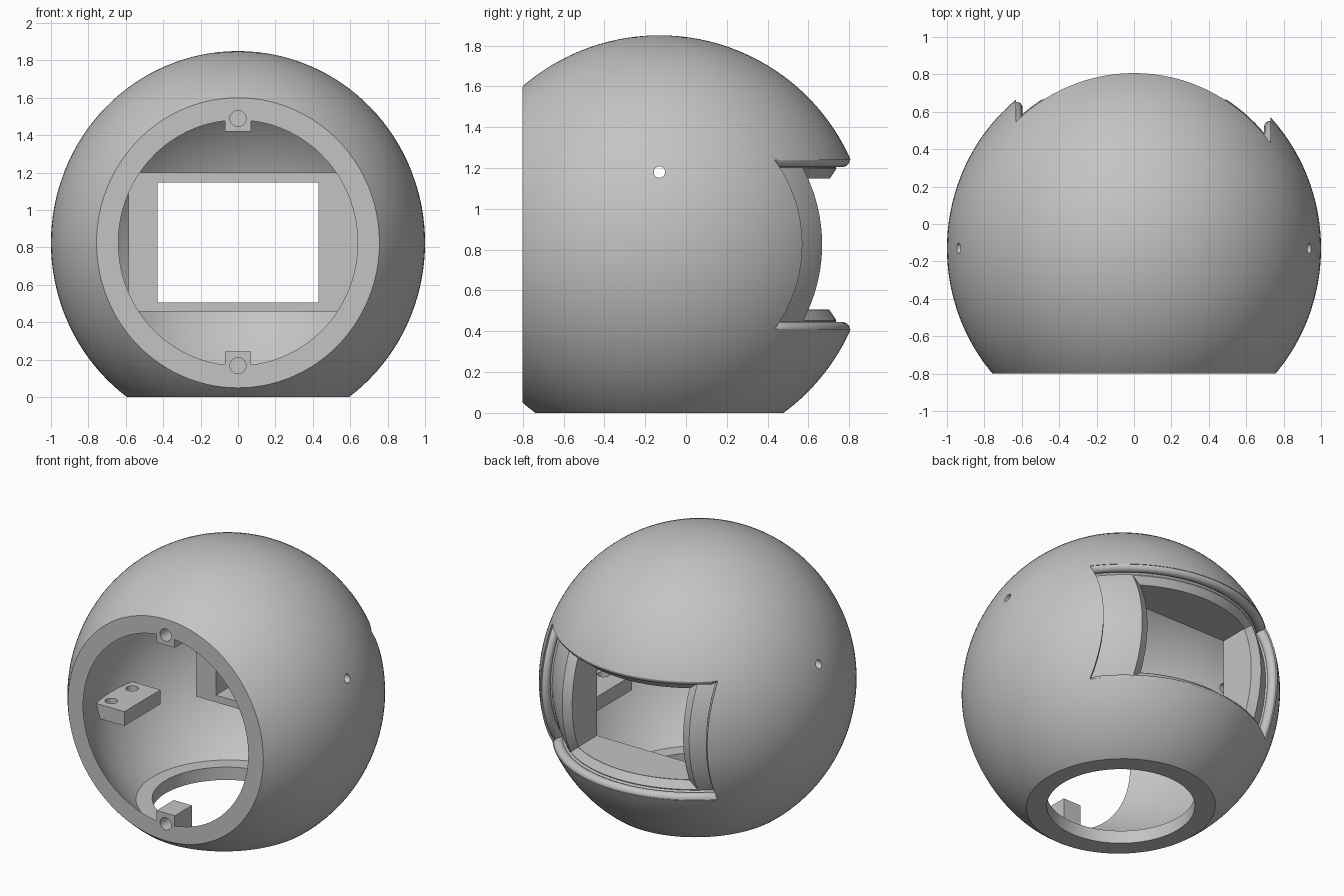
import bpy, bmesh, math
from mathutils import Matrix, Vector

if "Cube" in bpy.data.objects:
    bpy.data.objects.remove(bpy.data.objects["Cube"], do_unlink=True)

CY, CZ, R = -0.13, 0.825, 1.025      # ball centre and its y/z radius (x radius is 1)
CENTRE = Vector((0, CY, CZ))

grey = bpy.data.materials.new("plain_grey")
grey.use_nodes = True
grey.diffuse_color = (0.55, 0.55, 0.55, 1)
grey.node_tree.nodes["Principled BSDF"].inputs["Base Color"].default_value = (0.55, 0.55, 0.55, 1)


def finish(bm, name):
    bmesh.ops.recalc_face_normals(bm, faces=bm.faces)
    mesh = bpy.data.meshes.new(name)
    bm.to_mesh(mesh)
    bm.free()
    mesh.materials.append(grey)
    obj = bpy.data.objects.new(name, mesh)
    bpy.context.collection.objects.link(obj)
    return obj


def ball(name, s, u=128, v=64):
    bm = bmesh.new()
    m = Matrix.Translation(CENTRE) @ Matrix.Diagonal((s, s * R, s * R, 1))
    bmesh.ops.create_uvsphere(bm, u_segments=u, v_segments=v, radius=1, matrix=m)
    return finish(bm, name)


def box(name, x, y, z):
    bm = bmesh.new()
    mid = [(a + b) / 2 for a, b in (x, y, z)]
    size = [b - a for a, b in (x, y, z)]
    bmesh.ops.create_cube(bm, size=1, matrix=Matrix.Translation(mid) @ Matrix.Diagonal((*size, 1)))
    return finish(bm, name)


def rod(name, centre, radius, length, axis, segments=32):
    bm = bmesh.new()
    turn = Vector((0, 0, 1)).rotation_difference(Vector(axis)).to_matrix().to_4x4()
    bmesh.ops.create_cone(bm, cap_ends=True, segments=segments, radius1=radius, radius2=radius,
                          depth=length, matrix=Matrix.Translation(centre) @ turn)
    return finish(bm, name)


def on_ball(s, x, h):
    """Point on the back of the ball scaled by s, h above its centre."""
    return Vector((x, CY + R * math.sqrt(s * s - x * x - (h / R) ** 2), CZ + h))


def rim_cells(n):
    return ([(i, 0) for i in range(n)] + [(n, j) for j in range(n)]
            + [(i, n) for i in range(n, 0, -1)] + [(0, j) for j in range(n, 0, -1)])


def layer_point(layer, i, j, n):
    s, x0, x1, h = layer
    return on_ball(s, x0 + (x1 - x0) * i / n, -h + 2 * h * j / n)


def curved_plug(name, layers, n=28):
    """Solid following the ball's curve, lofted through rectangles at several depths."""
    bm = bmesh.new()
    rims = [{c: bm.verts.new(layer_point(l, *c, n)) for c in rim_cells(n)} for l in layers]
    for k in (0, -1):
        grid = dict(rims[k])
        for i in range(1, n):
            for j in range(1, n):
                grid[i, j] = bm.verts.new(layer_point(layers[k], i, j, n))
        for i in range(n):
            for j in range(n):
                bm.faces.new([grid[i, j], grid[i + 1, j], grid[i + 1, j + 1], grid[i, j + 1]])
    cells = rim_cells(n)
    for low, high in zip(rims, rims[1:]):
        for a, b in zip(cells, cells[1:] + cells[:1]):
            bm.faces.new([low[a], low[b], high[b], high[a]])
    return finish(bm, name)


def combine(obj, other, operation, keep=False):
    mod = obj.modifiers.new(operation, "BOOLEAN")
    mod.operation, mod.object, mod.solver = operation, other, "EXACT"
    bpy.context.view_layer.objects.active = obj
    bpy.ops.object.modifier_apply(modifier=mod.name)
    if not keep:
        bpy.data.objects.remove(other, do_unlink=True)


# Hollow ball
shell = ball("ball_shell", 1)
combine(shell, ball("cavity", 0.915), "DIFFERENCE")

# Inner fittings, trimmed to sit within the shell wall
limit = ball("fitting_limit", 0.95)
fittings = [
    box("window_frame", (-0.585, 0.70), (0.37, 1.0), (0.457, 1.2)),
    box("upper_screw_tab", (-0.07, 0.07), (-0.9, -0.61), (1.42, 1.75)),
    box("lower_screw_tab", (-0.07, 0.07), (-0.9, -0.61), (-0.1, 0.243)),
    rod("base_ring", (0, CY, 0), 0.6, 0.18, (0, 0, 1), 96),
]
for side in (-1, 1):
    x = sorted((side * 0.65, side * 1.1))
    bracket = box("bracket", x, (CY - 0.2, CY + 0.2), (0.5, 0.6))
    for dy in (-0.115, 0.115):
        combine(bracket, rod("bracket_hole", (side * 0.81, CY + dy, 0.55), 0.04, 0.3, (0, 0, 1)),
                "DIFFERENCE")
    fittings.append(bracket)
for part in fittings:
    combine(part, limit, "INTERSECT", keep=True)
    combine(shell, part, "UNION")
bpy.data.objects.remove(limit, do_unlink=True)

# Flat front, flat base, stepped window, and all holes
LEFT, RIGHT, HALF = -0.63, 0.73, 0.415
cutters = [
    box("front_cut", (-2, 2), (-2, -0.8), (-1, 3)),
    box("base_cut", (-2, 2), (-2, 2), (-1, 0)),
    rod("base_hole", (0, CY, 0), 0.47, 0.5, (0, 0, 1), 96),
    curved_plug("window_recess", [(0.92, LEFT + 0.035, RIGHT - 0.035, HALF - 0.037),
                                  (0.965, LEFT, RIGHT, HALF), (1.1, LEFT, RIGHT, HALF)]),
    curved_plug("window_bevel", [(0.87, -0.43, 0.43, 0.32), (0.935, -0.51, 0.51, 0.387)]),
    box("window_hole", (-0.43, 0.43), (0.25, 1.1), (0.507, 1.148)),
    rod("upper_screw_hole", (0, -0.78, 1.49), 0.043, 0.24, (0, 1, 0)),
    rod("lower_screw_hole", (0, -0.78, 0.168), 0.043, 0.24, (0, 1, 0)),
    rod("side_holes", (0, CY, 1.18), 0.028, 2.4, (1, 0, 0)),
]
for cutter in cutters:
    combine(shell, cutter, "DIFFERENCE")

# Rounded lip around the window
curve = bpy.data.curves.new("window_lip", "CURVE")
curve.dimensions = "3D"
curve.bevel_depth, curve.bevel_resolution = 0.035, 5
path = [layer_point((0.965, LEFT, RIGHT, HALF), i, j, 28) for i, j in rim_cells(28)]
spline = curve.splines.new("POLY")
spline.points.add(len(path) - 1)
for point, co in zip(spline.points, path):
    point.co = (*co, 1)
spline.use_cyclic_u = True
curve.materials.append(grey)
lip = bpy.data.objects.new("window_lip", curve)
bpy.context.collection.objects.link(lip)

bpy.ops.object.select_all(action="DESELECT")
lip.select_set(True)
bpy.context.view_layer.objects.active = lip
bpy.ops.object.convert(target="MESH")
for obj in (shell, bpy.context.view_layer.objects.active):
    bpy.ops.object.select_all(action="DESELECT")
    obj.select_set(True)
    bpy.context.view_layer.objects.active = obj
    bpy.ops.object.shade_smooth_by_angle(angle=math.radians(30))
